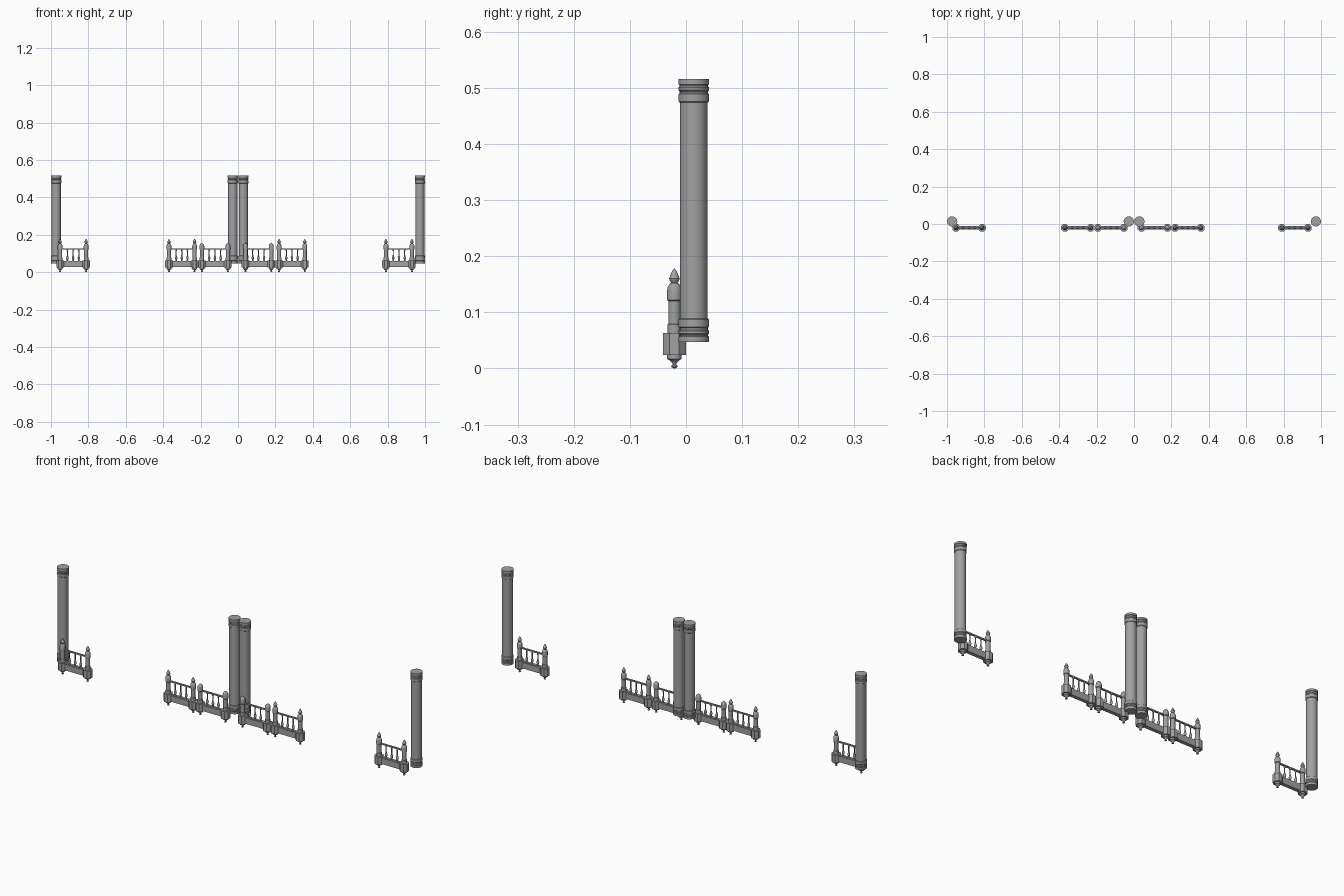
import bpy, bmesh, math

if "Cube" in bpy.data.objects:
    bpy.data.objects.remove(bpy.data.objects["Cube"])

POST_Y, COL_Y = -0.0207, 0.0138

# Dark grey stone
stone = bpy.data.materials.new("dark_stone")
stone.diffuse_color = (.36, .36, .36, 1)
stone.use_nodes = True
stone.node_tree.nodes["Principled BSDF"].inputs["Base Color"].default_value = stone.diffuse_color


def lathe(name, profile, x, y, sides=16, turn=0.0):
    """Revolve (radius, z) pairs around a vertical axis at x, y."""
    bm = bmesh.new()
    rings = []
    for r, z in profile:
        rings.append([bm.verts.new((r * math.cos(turn + 2 * math.pi * i / sides),
                                    r * math.sin(turn + 2 * math.pi * i / sides), z))
                      for i in range(sides)])
    for a, b in zip(rings, rings[1:]):
        for i in range(sides):
            j = (i + 1) % sides
            bm.faces.new((a[i], a[j], b[j], b[i]))
    bm.faces.new(rings[0][::-1])
    bm.faces.new(rings[-1])
    return finish(name, bm, x, y, sides > 8)


def finish(name, bm, x, y, smooth):
    me = bpy.data.meshes.new(name)
    bm.to_mesh(me)
    bm.free()
    me.materials.append(stone)
    ob = bpy.data.objects.new(name, me)
    ob.location = (x, y, 0)
    bpy.context.collection.objects.link(ob)
    if smooth:
        bpy.ops.object.select_all(action='DESELECT')
        ob.select_set(True)
        bpy.context.view_layer.objects.active = ob
        bpy.ops.object.shade_smooth_by_angle(angle=math.radians(35))
    return ob


def beam(name, x0, x1, depth, z0, z1):
    bm = bmesh.new()
    bmesh.ops.create_cube(bm, size=1)
    for v in bm.verts:
        v.co.x *= x1 - x0
        v.co.y *= depth
        v.co.z = z0 + (v.co.z + 0.5) * (z1 - z0)
    return finish(name, bm, (x0 + x1) / 2, POST_Y, False)


# Column: moulded foot, mirrored in z to form the moulded head
foot = [(.0272, .047), (.0272, .057), (.025, .058), (.025, .060), (.027, .062),
        (.027, .067), (.025, .069), (.025, .072), (.027, .074), (.027, .087),
        (.0248, .089)]
column = foot + [(r, .563 - z) for r, z in reversed(foot)]

# Post parts
pendant = [(.001, 0), (.005, .002), (.006, .004), (.003, .007), (.004, .010),
           (.009, .015), (.013, .017), (.013, .024)]
shaft = [(.0125, .063), (.0125, .078), (.0108, .079), (.0108, .120), (.0130, .122),
         (.0130, .138), (.0118, .145), (.009, .150)]
bud = [(.009, .150), (.005, .152), (.008, .156), (.0095, .160), (.0065, .168),
       (.003, .175), (.0005, .178)]
dome = [(.008, .150), (.0045, .154), (.0005, .156)]
baluster = [(.005, .060), (.005, .063), (.003, .065), (.006, .072), (.0065, .077),
            (.004, .085), (.0025, .093), (.0025, .113), (.004, .116), (.004, .123)]


def fence(x0, x1, pointed):
    for x in (x0, x1):
        lathe("post_pendant", pendant, x, POST_Y)
        # Octagonal base block
        lathe("post_block", [(.022, .024), (.022, .063)], x, POST_Y, 8, math.pi / 8)
        lathe("post_shaft", shaft + (bud if pointed else dome)[1:], x, POST_Y)
    beam("bottom_beam", x0, x1, .018, .028, .057)
    beam("beam_cap", x0, x1, .014, .057, .061)
    beam("top_rail", x0, x1, .008, .121, .127)
    for i in (1, 2, 3):
        lathe("baluster", baluster, x0 + (x1 - x0) * (.5 + (i - 2) * .22), POST_Y, 12)


for x in (-.972, -.028, .029, .9725):
    lathe("column", column, x, COL_Y, 32)

for x0, x1, pointed in ((-.951, -.812, True), (-.369, -.232, True), (-.193, -.054, False),
                        (.040, .178, False), (.220, .357, True), (.791, .930, True)):
    fence(x0, x1, pointed)
